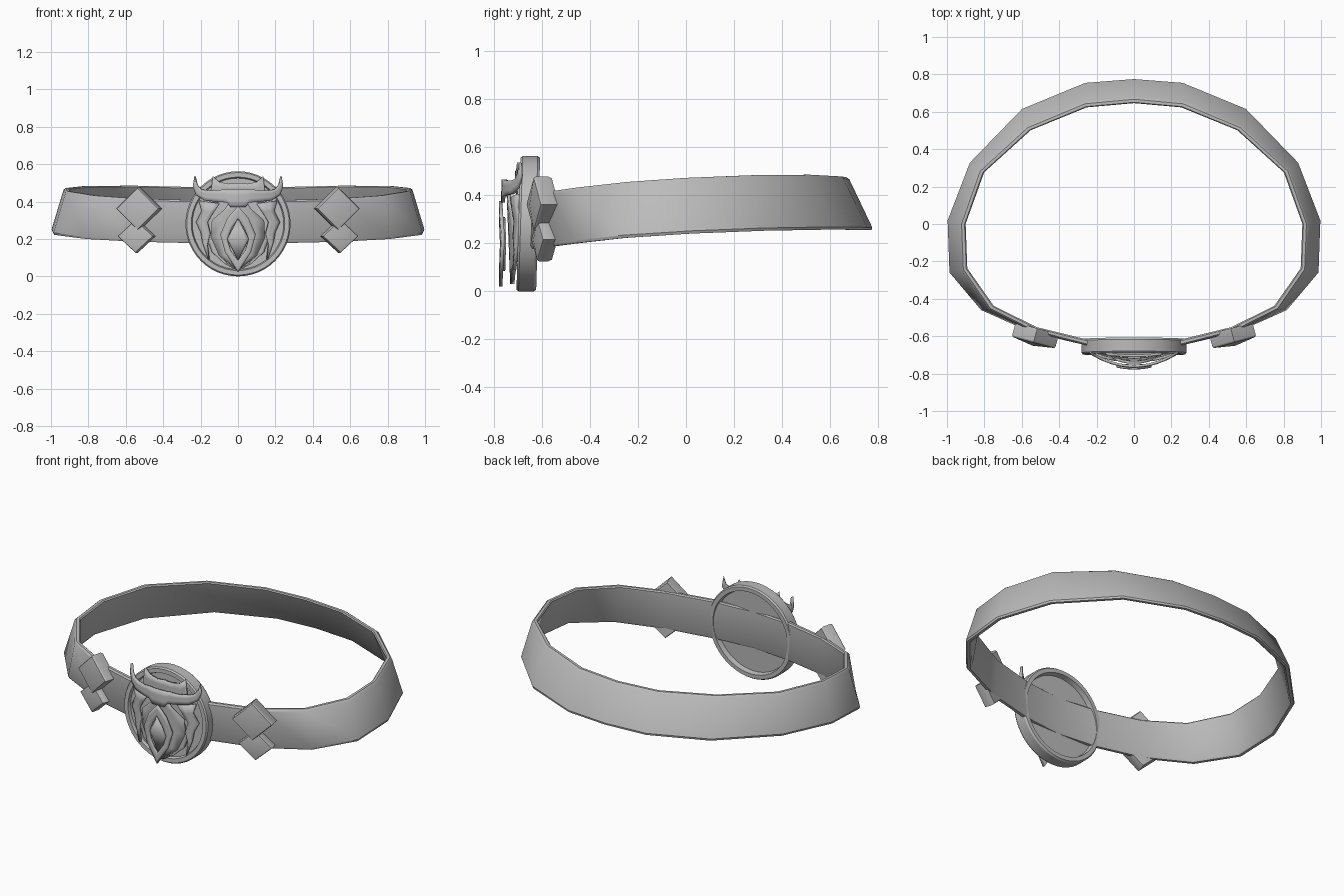
import bpy, bmesh, math
from mathutils import Matrix, Vector

if "Cube" in bpy.data.objects:
    bpy.data.objects.remove(bpy.data.objects["Cube"])

metal = bpy.data.materials.new("grey metal")
metal.diffuse_color = (0.5, 0.5, 0.5, 1)
metal.use_nodes = True
metal.node_tree.nodes["Principled BSDF"].inputs["Base Color"].default_value = metal.diffuse_color


def finish(name, bm, angle=30):
    me = bpy.data.meshes.new(name)
    bm.to_mesh(me)
    bm.free()
    me.materials.append(metal)
    ob = bpy.data.objects.new(name, me)
    bpy.context.collection.objects.link(ob)
    bpy.ops.object.select_all(action='DESELECT')
    ob.select_set(True)
    bpy.context.view_layer.objects.active = ob
    bpy.ops.object.shade_smooth_by_angle(angle=math.radians(angle))
    return ob


def loft(bm, rings):
    """Join closed rings of vertices one after another."""
    for a, b in zip(rings, rings[1:]):
        n = len(a)
        for i in range(n):
            bm.faces.new((a[i], a[(i + 1) % n], b[(i + 1) % n], b[i]))


# Belt: flared band, lower at the front; plan is (outer bottom, outer top, z bottom, z top)
half = [((0, .78), (0, .675), .255, .475), ((.26, .76), (.265, .65), .255, .478),
        ((.60, .62), (.575, .52), .257, .485), ((.88, .33), (.83, .285), .252, .483),
        ((1.0, .02), (.93, 0), .24, .472), ((.99, -.26), (.92, -.245), .222, .455),
        ((.82, -.46), (.775, -.455), .20, .432), ((.55, -.58), (.54, -.575), .185, .415),
        ((.25, -.65), (.25, -.65), .178, .408), ((0, -.675), (0, -.675), .176, .405)]
left = [((-b[0], b[1]), (-t[0], t[1]), zb, zt) for b, t, zb, zt in half[1:-1]]
bm = bmesh.new()
rings = []
for b, t, zb, zt in half + left[::-1]:
    b, t = Vector((*b, zb)), Vector((*t, zt))
    inward = Vector((-t.x, -t.y, 0)).normalized() * .032
    up = t - b
    section = [(.05, 0), (.96, 0), (1, .25), (1, .75), (.97, 1), (.05, 1), (0, .8), (0, .25)]
    rings.append([bm.verts.new(b + up * h + inward * d) for h, d in section])
loft(bm, rings + rings[:1])
bmesh.ops.recalc_face_normals(bm, faces=bm.faces)
finish("belt_band", bm, 35)

# Round medallion: raised rim around a dished plate, front and back
profile = [(.244, -.645), (.25, -.615), (.274, -.615), (.281, -.625),
           (.281, -.688), (.274, -.697), (.25, -.697), (.244, -.68)]
bm = bmesh.new()
rings = []
for r, y in profile:
    ring = []
    for i in range(48):
        a = math.tau * i / 48
        z = r * math.sin(a)
        ring.append(bm.verts.new((r * math.cos(a), y + .03 * z, .281 + z)))
    rings.append(ring)
loft(bm, rings)
bm.faces.new(rings[0])
bm.faces.new(rings[-1])
bmesh.ops.recalc_face_normals(bm, faces=bm.faces)
finish("medallion_disc", bm)


def plate(name, pairs, y0, bend, lean=0, thick=.014):
    """Mirrored bent sheet between two (x, z) edges."""
    bm = bmesh.new()
    for s in (1, -1):
        rows = []
        for (xa, za), (xb, zb) in pairs:
            row = []
            for k in range(4):
                x, z = xa + (xb - xa) * k / 3, za + (zb - za) * k / 3
                row.append(bm.verts.new((s * x, y0 + bend * x * x + lean * (z - .3), z)))
            rows.append(row)
        for a, b in zip(rows, rows[1:]):
            for k in range(3):
                bm.faces.new((a[k], a[k + 1], b[k + 1], b[k]))
    bmesh.ops.remove_doubles(bm, verts=bm.verts, dist=.0004)
    for f in bm.faces:
        f.normal_update()
        if f.normal.y > 0:
            f.normal_flip()
    ob = finish(name, bm)
    mod = ob.modifiers.new("thickness", 'SOLIDIFY')
    mod.thickness = thick
    mod.offset = -1
    return ob


# Crest with two horns, bent back toward the tips
plate("horned_crest", [((0, .37), (0, .465)), ((.04, .37), (.04, .465)), ((.06, .395), (.08, .465)),
                       ((.12, .40), (.11, .46)), ((.18, .405), (.16, .46)), ((.225, .435), (.20, .465)),
                       ((.242, .48), (.222, .49)), ((.234, .535), (.233, .535))], -.772, 1.3, .03)
# Small crown points behind the crest
plate("crown_points", [((0, .42), (0, .50)), ((.05, .42), (.05, .495)), ((.10, .40), (.10, .505)),
                       ((.135, .38), (.135, .535)), ((.155, .36), (.15, .41))], -.712, .5)
# Open pointed frame and the lozenge within it
plate("pointed_frame", [((0, .31), (0, .375)), ((.035, .255), (.055, .315)), ((.058, .20), (.095, .225)),
                        ((.04, .14), (.07, .13)), ((0, .085), (0, .02))], -.778, 1.2)
plate("inner_lozenge", [((0, .31), (0, .31)), ((0, .20), (.058, .20)), ((0, .085), (0, .085))],
      -.766, 1.2)
# Leaf shield behind the frame
plate("leaf_shield", [((0, .42), (.035, .42)), ((0, .36), (.07, .36)), ((0, .29), (.14, .30)),
                      ((0, .22), (.145, .21)), ((0, .12), (.10, .11)), ((0, .03), (0, .03))],
      -.742, 1.2, -.04)
# Curved blades along both sides
plate("outer_blades", [((.10, .39), (.21, .405)), ((.13, .345), (.195, .35)), ((.165, .29), (.225, .29)),
                       ((.15, .23), (.20, .235)), ((.165, .17), (.19, .18)), ((.155, .09), (.16, .09))],
      -.742, .9)
plate("lower_blades", [((.17, .26), (.175, .265)), ((.115, .19), (.165, .20)), ((.105, .13), (.14, .13)),
                       ((.06, .07), (.075, .07)), ((.0, .035), (.005, .03))], -.728, .7)


def stud(name, x, z, hw, hh, front, apex):
    """Four-sided stud with a low pyramid face, turned to follow the belt."""
    side = 1 if x > 0 else -1
    bm = bmesh.new()
    shape = [(1, 0), (0, 1), (-1, 0), (0, -1)]
    rings = [[bm.verts.new((a * hw * s, y, b * hh * s)) for a, b in shape]
             for s, y in ((.93, .03), (1, .015), (1, -front), (.95, -front - .008))]
    loft(bm, rings)
    bm.faces.new(rings[0])
    tip = bm.verts.new((0, -apex, 0))
    for i in range(4):
        bm.faces.new((rings[-1][i], rings[-1][(i + 1) % 4], tip))
    bmesh.ops.recalc_face_normals(bm, faces=bm.faces)
    turn = Matrix.Rotation(math.radians(15) * side, 4, 'Z')
    bmesh.ops.transform(bm, matrix=Matrix.Translation((x, -.587, z)) @ turn, verts=bm.verts)
    finish(name, bm, 25)


# Paired diamond studs on each side
for label, s in (("right", 1), ("left", -1)):
    stud("upper_stud_" + label, s * .525, .362, .12, .115, .04, .066)
    stud("lower_stud_" + label, s * .54, .215, .10, .09, .025, .05)
